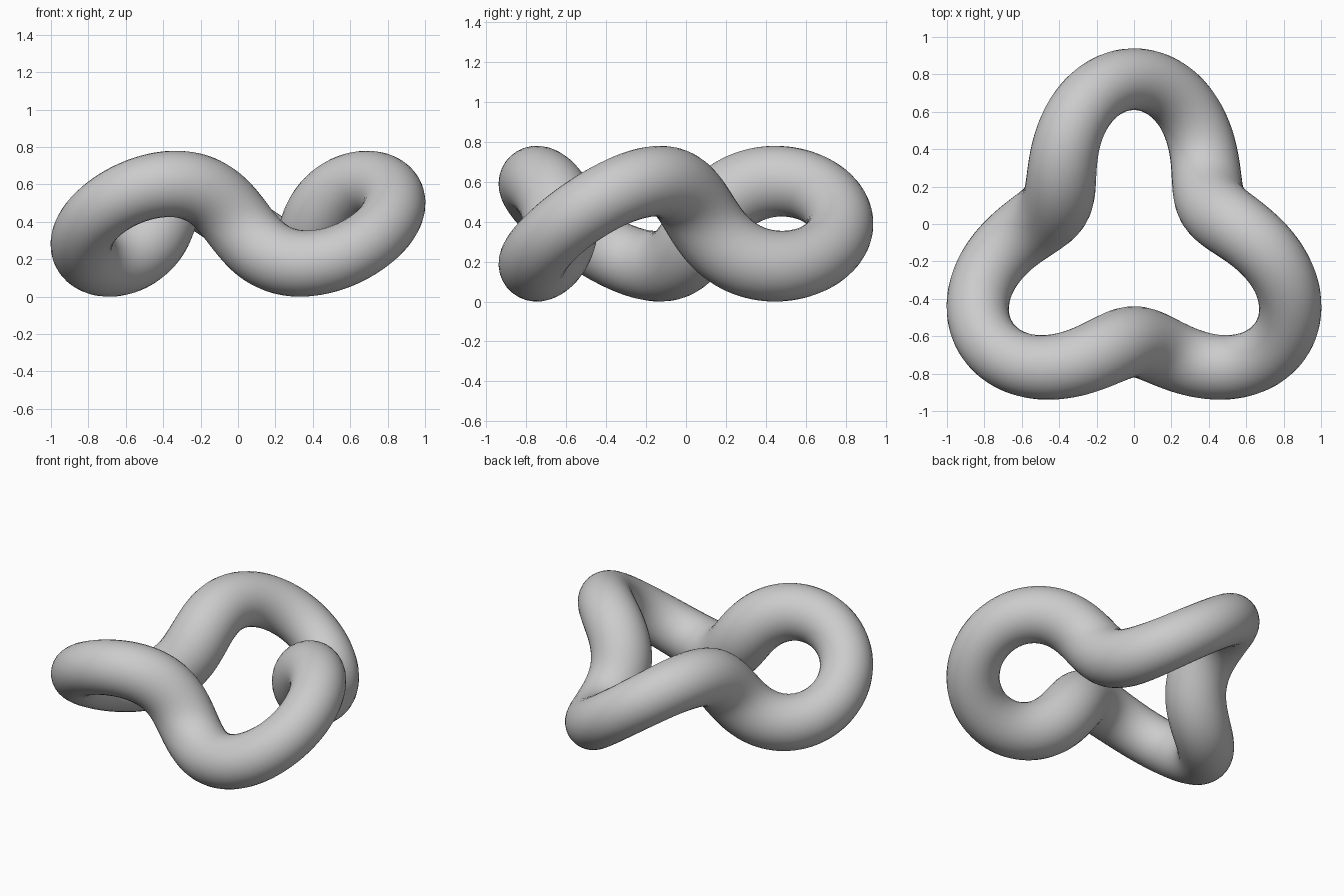
import bpy
from math import sin, cos, pi

if "Cube" in bpy.data.objects:
    bpy.data.objects.remove(bpy.data.objects["Cube"], do_unlink=True)

RING = 0.702     # radius of the ring the tube coils around
COIL = 0.216     # radius of the coil itself
RISE = 0.2125    # height of the coil above and below its middle
TUBE = 0.1775    # mean radius of the tube
SWELL = 0.0125   # extra tube radius toward the inside of the ring
LOBES = 3
STEPS = 240
CENTRE_Y = -0.144

# plain grey material
grey = bpy.data.materials.new("plain grey")
grey.use_nodes = True
colour = (0.6, 0.6, 0.6, 1)
grey.diffuse_color = colour
grey.node_tree.nodes["Principled BSDF"].inputs["Base Color"].default_value = colour

# closed path winding three times around the ring
path = bpy.data.curves.new("coil_path", "CURVE")
path.dimensions = "3D"
path.bevel_depth = TUBE
path.bevel_resolution = 14
spline = path.splines.new("POLY")
spline.points.add(STEPS - 1)
spline.use_cyclic_u = True
for i, point in enumerate(spline.points):
    a = 2 * pi * i / STEPS
    inward = cos(LOBES * a)
    r = RING - COIL * inward
    point.co = (r * sin(a), CENTRE_Y - r * cos(a),
                RISE + TUBE - RISE * sin(LOBES * a), 1)
    point.radius = 1 + SWELL / TUBE * inward

# turn the swept path into a smooth mesh tube
sweep = bpy.data.objects.new("coil_sweep", path)
bpy.context.scene.collection.objects.link(sweep)
bpy.context.view_layer.update()
evaluated = sweep.evaluated_get(bpy.context.evaluated_depsgraph_get())
mesh = bpy.data.meshes.new_from_object(evaluated)
bpy.data.objects.remove(sweep, do_unlink=True)

tube = bpy.data.objects.new("coiled_ring_tube", mesh)
bpy.context.scene.collection.objects.link(tube)
mesh.materials.clear()
mesh.materials.append(grey)
for face in mesh.polygons:
    face.use_smooth = True
    face.material_index = 0
